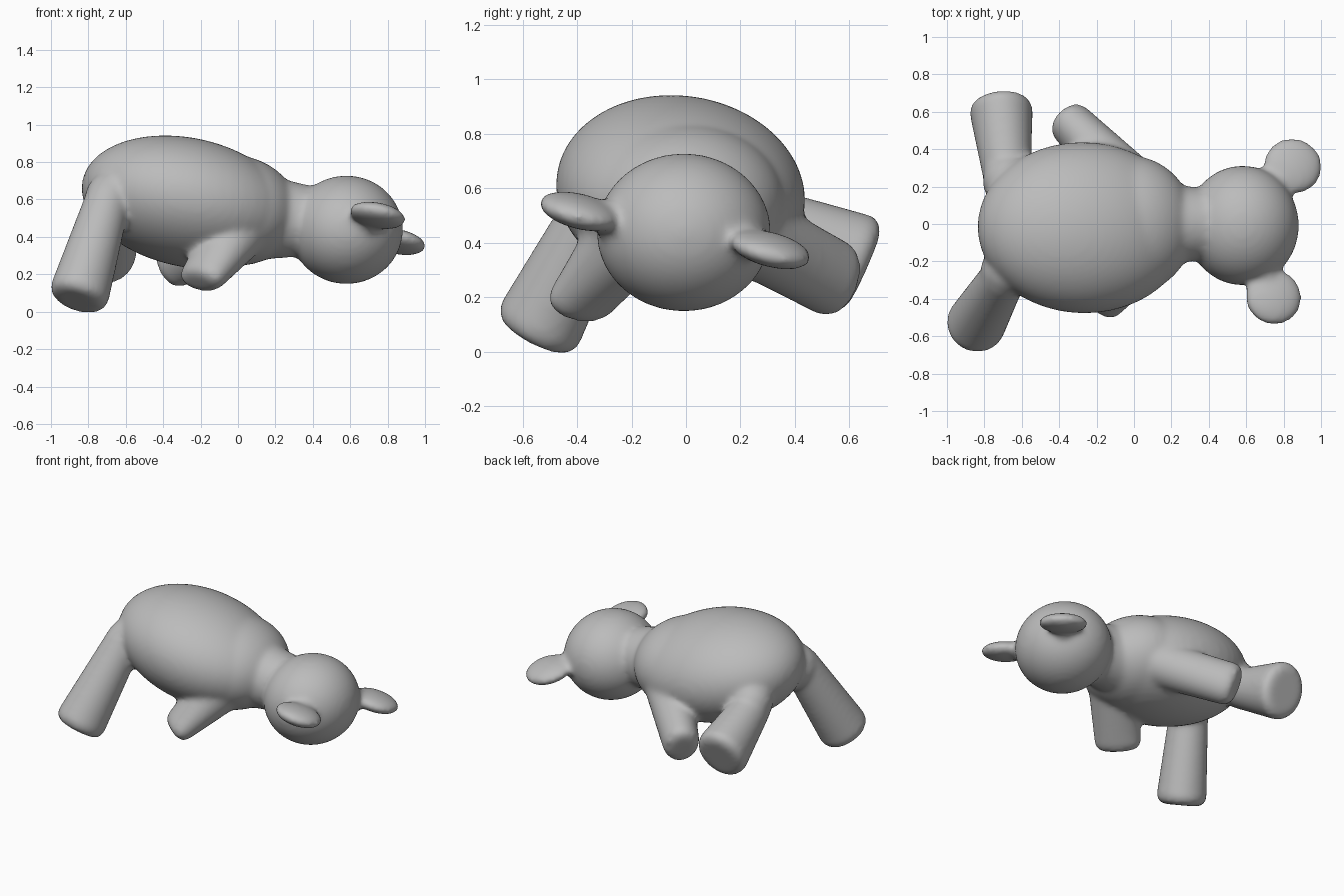
import bpy, bmesh, math
from mathutils import Vector, Matrix, Euler

if "Cube" in bpy.data.objects:
    bpy.data.objects.remove(bpy.data.objects["Cube"])

grey = bpy.data.materials.new("plain_grey")
grey.diffuse_color = (0.5, 0.5, 0.5, 1)
grey.use_nodes = True
grey.node_tree.nodes["Principled BSDF"].inputs["Base Color"].default_value = grey.diffuse_color

bm = bmesh.new()


def ellipsoid(center, radii, rot=(0, 0, 0)):
    angles = Euler([math.radians(a) for a in rot])
    m = Matrix.LocRotScale(Vector(center), angles, Vector(radii))
    bmesh.ops.create_uvsphere(bm, u_segments=48, v_segments=32, radius=1, matrix=m)


def limb(start, end, r1, r2, rim=0.05):
    """Tapered limb with a flat, round-edged sole; r2 is (across, upward)."""
    a, b = Vector(start), Vector(end)
    axis = b - a
    length = axis.length
    to_world = Matrix.Translation(a) @ axis.to_track_quat('Z', 'Y').to_matrix().to_4x4()
    rx, ry = r2
    profile = [(r1, r1, 0), (rx, ry, length - rim),
               (rx - rim * 0.3, ry - rim * 0.3, length - rim * 0.3),
               (rx - rim, ry - rim, length)]
    n = 32
    rings = [[bm.verts.new(to_world @ Vector((u * math.cos(2 * math.pi * i / n),
                                              v * math.sin(2 * math.pi * i / n), z)))
              for i in range(n)] for u, v, z in profile]
    bm.faces.new(rings[0][::-1])
    bm.faces.new(rings[-1])
    for low, high in zip(rings, rings[1:]):
        for i in range(n):
            j = (i + 1) % n
            bm.faces.new((low[i], low[j], high[j], high[i]))


# Torso, shoulders, neck and head
ellipsoid((-0.27, -0.02, 0.585), (0.575, 0.46, 0.342), (-8, 12, 0))
ellipsoid((-0.02, -0.005, 0.542), (0.345, 0.37, 0.295), (0, 8, 0))
limb((0.05, 0, 0.51), (0.45, 0, 0.48), 0.24, (0.185, 0.185))
ellipsoid((0.58, -0.008, 0.438), (0.302, 0.32, 0.29))

# Flat round ears
ellipsoid((0.745, -0.39, 0.515), (0.155, 0.155, 0.06), (-14, 11, 0))
ellipsoid((0.85, 0.31, 0.375), (0.16, 0.155, 0.058), (-14, 11, 0))
limb((0.66, -0.20, 0.47), (0.73, -0.34, 0.505), 0.09, (0.07, 0.07))
limb((0.73, 0.18, 0.41), (0.81, 0.26, 0.385), 0.09, (0.07, 0.07))

# Hind legs with rounded hips
ellipsoid((-0.68, -0.25, 0.60), (0.14, 0.14, 0.15))
limb((-0.69, -0.27, 0.62), (-0.86, -0.56, 0.055), 0.12, (0.16, 0.165))
ellipsoid((-0.67, 0.23, 0.53), (0.14, 0.14, 0.14))
limb((-0.675, 0.22, 0.50), (-0.715, 0.655, 0.305), 0.125, (0.17, 0.19))

# Front legs
limb((-0.02, 0.22, 0.44), (-0.375, 0.575, 0.25), 0.15, (0.118, 0.145))
limb((0.0, -0.2, 0.43), (-0.215, -0.41, 0.155), 0.16, (0.15, 0.095))

bmesh.ops.recalc_face_normals(bm, faces=bm.faces)
mesh = bpy.data.meshes.new("plush_animal")
bm.to_mesh(mesh)
bm.free()
mesh.materials.append(grey)
plush = bpy.data.objects.new("plush_animal", mesh)
bpy.context.collection.objects.link(plush)

# Fuse the parts into one skin with soft joints
remesh = plush.modifiers.new("fuse", 'REMESH')
remesh.mode = 'VOXEL'
remesh.voxel_size = 0.016
remesh.use_smooth_shade = True
smooth = plush.modifiers.new("soften", 'SMOOTH')
smooth.factor = 0.5
smooth.iterations = 16
